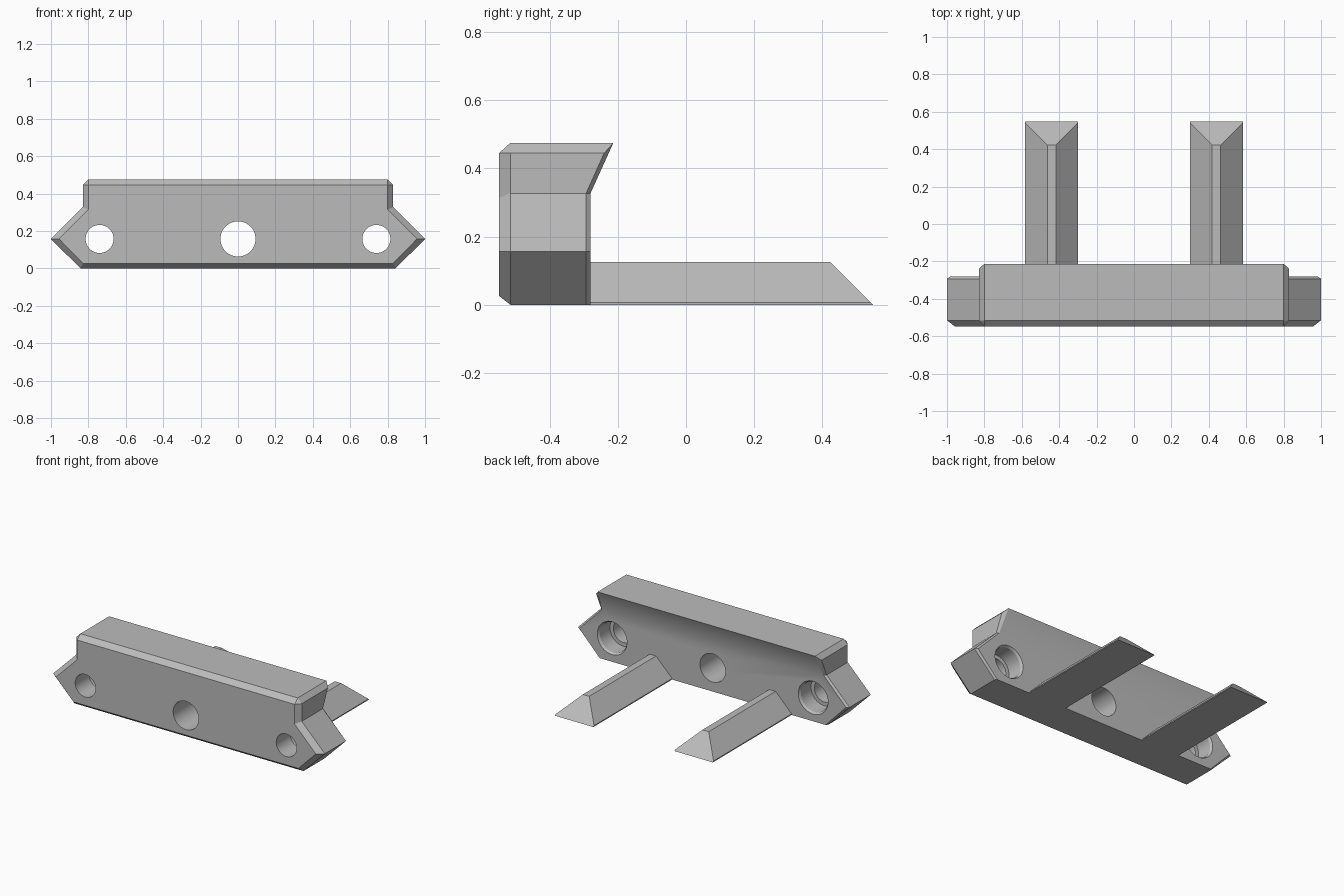
import bpy, bmesh, math
from mathutils import Matrix

cube = bpy.data.objects.get("Cube")
if cube:
    bpy.data.objects.remove(cube)

GREY = (0.5, 0.5, 0.5, 1)
grey = bpy.data.materials.new("plain grey")
grey.use_nodes = True
grey.diffuse_color = GREY
grey.node_tree.nodes["Principled BSDF"].inputs["Base Color"].default_value = GREY

FRONT, BACK = -0.548, -0.28
HOLE_Z = 0.157


def make_object(name, bm):
    bmesh.ops.remove_doubles(bm, verts=bm.verts, dist=0.0005)
    bmesh.ops.recalc_face_normals(bm, faces=bm.faces)
    mesh = bpy.data.meshes.new(name)
    bm.to_mesh(mesh)
    bm.free()
    mesh.materials.append(grey)
    obj = bpy.data.objects.new(name, mesh)
    bpy.context.collection.objects.link(obj)
    return obj


def add_face(bm, points):
    """Add a face, skipping points that coincide."""
    unique = []
    for p in points:
        if p not in unique:
            unique.append(p)
    bm.faces.new([bm.verts.new(p) for p in unique])


def smooth(obj):
    bpy.ops.object.select_all(action='DESELECT')
    obj.select_set(True)
    bpy.context.view_layer.objects.active = obj
    bpy.ops.object.shade_smooth_by_angle(angle=math.radians(30))


# Bar: half sections (x, y, z) from bottom corner to tip, notch, shoulder, top
outline = [(0.843, 0), (1, 0.157), (0.83, 0.327), (0.83, 0.445), (0.80, 0.475)]
front_in = [(0.828, 0.026), (0.957, 0.157), (0.80, 0.314), (0.80, 0.445), (0.80, 0.445)]
back_y = [-0.293, -0.293, -0.293, -0.24, -0.213]
sections = [
    [(x, FRONT, z) for x, z in front_in],
    [(x, FRONT + 0.033, z) for x, z in outline],
    [(x, y, z) for (x, z), y in zip(outline, back_y)],
    [(0.832, BACK, 0), (0.982, BACK, 0.157), (0.817, BACK, 0.327),
     (0.80, -0.213, 0.475), (0.80, -0.213, 0.475)],
]


def flip(p):
    return (-p[0], p[1], p[2])


bm = bmesh.new()
for a, b in zip(sections, sections[1:]):
    # Side strips on both ends
    for i in range(4):
        quad = [a[i], a[i + 1], b[i + 1], b[i]]
        add_face_points = list(dict.fromkeys(quad))
        if len(add_face_points) > 2:
            add_face(bm, quad)
            add_face(bm, [flip(p) for p in quad])
    # Bottom and top strips
    for i in (0, 4):
        quad = [a[i], b[i], flip(b[i]), flip(a[i])]
        if len(set(quad)) > 2:
            add_face(bm, quad)
front, back = sections[0], sections[-1]
add_face(bm, front + [flip(p) for p in reversed(front)])
add_face(bm, back[:3] + [flip(p) for p in reversed(back[:3])])
add_face(bm, [back[2], back[3], flip(back[3]), flip(back[2])])
bar = make_object("bar", bm)


# Bolt holes: round cutters running front to back
def cut_hole(x, r1, r2, y1, y2):
    bm = bmesh.new()
    bmesh.ops.create_cone(
        bm, cap_ends=True, segments=48, radius1=r1, radius2=r2, depth=y2 - y1,
        matrix=Matrix.Translation((x, (y1 + y2) / 2, HOLE_Z))
        @ Matrix.Rotation(-math.pi / 2, 4, 'X'))
    cutter = make_object("hole_cutter", bm)
    cutter.hide_render = True
    mod = bar.modifiers.new("hole", 'BOOLEAN')
    mod.operation = 'DIFFERENCE'
    mod.solver = 'EXACT'
    mod.object = cutter
    bpy.context.view_layer.objects.active = bar
    bpy.ops.object.modifier_apply(modifier=mod.name)
    bpy.data.objects.remove(cutter)


cut_hole(0, 0.094, 0.094, -0.7, 0)
for side in (-1, 1):
    x = side * 0.74
    cut_hole(x, 0.075, 0.075, -0.7, 0)
    cut_hole(x, 0.1, 0.1, -0.4, 0)            # counterbore
    cut_hole(x, 0.096, 0.116, -0.3, -0.27)    # bevelled rim
smooth(bar)

# Prongs: tapered bars with a sloping far end
END, RIDGE, BASE_HALF, RIDGE_HALF, LIP = 0.548, 0.125, 0.1415, 0.0235, 0.007
for name, side in (("left_prong", 1), ("right_prong", -1)):
    bm = bmesh.new()
    cx = side * 0.44
    rings = []
    for z, half, end in ((0, BASE_HALF, END), (LIP, BASE_HALF, END - LIP),
                         (RIDGE, RIDGE_HALF, END - RIDGE)):
        rings.append([bm.verts.new((cx + sx * half, y, z)) for sx, y in
                      ((-1, BACK), (1, BACK), (1, end), (-1, end))])
    bm.faces.new(rings[0])
    bm.faces.new(rings[-1])
    for low, high in zip(rings, rings[1:]):
        for i in range(4):
            j = (i + 1) % 4
            bm.faces.new((low[i], low[j], high[j], high[i]))
    make_object(name, bm)
